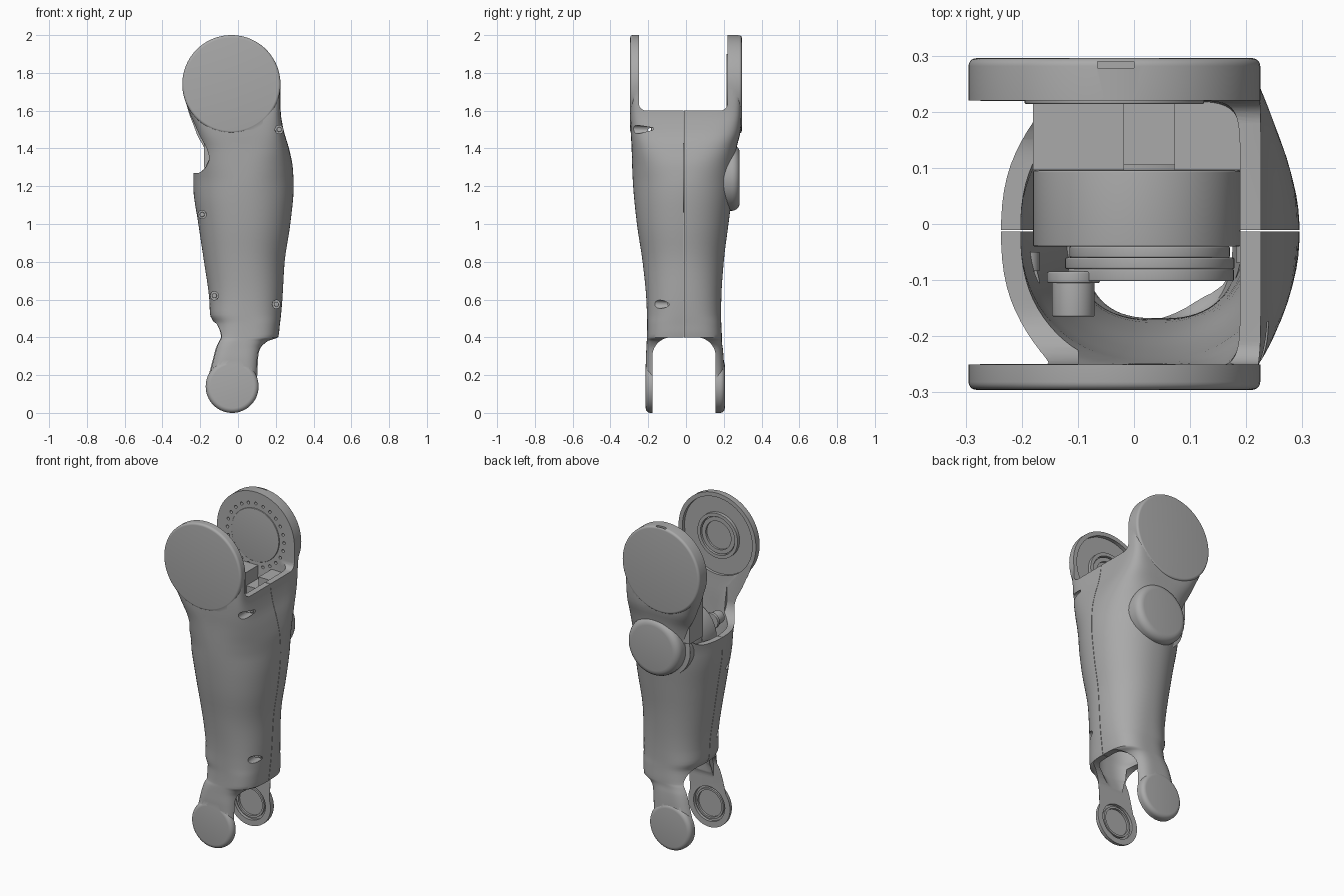
import bpy, bmesh, math
from mathutils import Matrix, Vector

if "Cube" in bpy.data.objects:
    bpy.data.objects.remove(bpy.data.objects["Cube"])

GREY = bpy.data.materials.new("mid grey")
GREY.use_nodes = True
GREY.diffuse_color = (0.4, 0.4, 0.4, 1)
GREY.node_tree.nodes["Principled BSDF"].inputs["Base Color"].default_value = GREY.diffuse_color


def finish(name, bm):
    bmesh.ops.recalc_face_normals(bm, faces=bm.faces)
    mesh = bpy.data.meshes.new(name)
    bm.to_mesh(mesh)
    bm.free()
    mesh.materials.append(GREY)
    ob = bpy.data.objects.new(name, mesh)
    bpy.context.collection.objects.link(ob)
    return ob


def activate(ob):
    bpy.ops.object.select_all(action="DESELECT")
    ob.select_set(True)
    bpy.context.view_layer.objects.active = ob


def smooth(ob):
    activate(ob)
    bpy.ops.object.shade_smooth_by_angle(angle=math.radians(32))


def combine(target, other, operation):
    """Apply a boolean and remove the helper."""
    activate(target)
    mod = target.modifiers.new("cut", "BOOLEAN")
    mod.operation, mod.object, mod.solver = operation, other, "EXACT"
    bpy.ops.object.modifier_apply(modifier=mod.name)
    bpy.data.objects.remove(other)


def disc(name, x, z, r, y0, y1, back=0, front=0, sides=64):
    """Cylinder along y, optionally rounded on its back or front rim."""
    bm = bmesh.new()
    bmesh.ops.create_cone(bm, cap_ends=True, segments=sides, radius1=r, radius2=r, depth=y1 - y0,
                          matrix=Matrix.Translation((x, (y0 + y1) / 2, z)) @ Matrix.Rotation(math.pi / 2, 4, "X"))
    for amount, y in ((back, y1), (front, y0)):
        if amount:
            rim = [e for e in bm.edges if all(abs(v.co.y - y) < 1e-4 for v in e.verts)]
            bmesh.ops.bevel(bm, geom=rim, offset=amount, segments=5, affect="EDGES", profile=0.5)
    return finish(name, bm)


def block(name, low, high, radius=0):
    """Box, with its edges along x optionally rounded."""
    low, high = Vector(low), Vector(high)
    bm = bmesh.new()
    bmesh.ops.create_cube(bm, size=1, matrix=Matrix.Translation((low + high) / 2)
                          @ Matrix.Diagonal((*(high - low), 1)))
    if radius:
        edges = [e for e in bm.edges if abs(e.verts[0].co.x - e.verts[1].co.x) > 1e-4]
        bmesh.ops.bevel(bm, geom=edges, offset=radius, segments=10, affect="EDGES", profile=0.5)
    return finish(name, bm)


# Limb sections: height, x range, y range, squareness
SECTIONS = [
    (0.14, -0.171, 0.109, -0.213, 0.205, 5), (0.28, -0.15, 0.122, -0.213, 0.2, 4),
    (0.34, -0.14, 0.135, -0.21, 0.195, 3.6), (0.38, -0.134, 0.17, -0.208, 0.19, 3.2),
    (0.4, -0.131, 0.213, -0.207, 0.19, 3), (0.47, -0.126, 0.222, -0.206, 0.187, 2.8),
    (0.52, -0.148, 0.228, -0.207, 0.186, 2.6), (0.6, -0.152, 0.235, -0.21, 0.187, 2.4),
    (0.8, -0.18, 0.247, -0.23, 0.2, 2.2), (1.0, -0.21, 0.277, -0.26, 0.225, 2.2),
    (1.2, -0.237, 0.295, -0.28, 0.25, 2.2), (1.3, -0.237, 0.29, -0.285, 0.257, 2.5),
    (1.4, -0.222, 0.27, -0.288, 0.268, 3.5), (1.5, -0.235, 0.241, -0.293, 0.29, 6),
    (1.6, -0.265, 0.226, -0.295, 0.295, 10), (1.74, -0.295, 0.225, -0.295, 0.295, 14)]


def spread(rows, steps=4):
    """Smooth in-between rows, with slopes limited to avoid overshoot."""
    def slope(i, k):
        if i in (0, len(rows) - 1):
            return 0
        a, b, c = rows[i - 1], rows[i], rows[i + 1]
        s, t = (b[k] - a[k]) / (b[0] - a[0]), (c[k] - b[k]) / (c[0] - b[0])
        return 0 if s * t <= 0 else 2 * s * t / (s + t)
    out = []
    for i in range(len(rows) - 1):
        a, b = rows[i], rows[i + 1]
        h = b[0] - a[0]
        for j in range(steps):
            t = j / steps
            row = [a[0] + h * t]
            for k in range(1, 6):
                row.append(a[k] * (1 + 2 * t) * (1 - t) ** 2 + b[k] * t * t * (3 - 2 * t)
                           + h * slope(i, k) * t * (1 - t) ** 2 - h * slope(i + 1, k) * t * t * (1 - t))
            out.append(row)
    return out + [list(rows[-1])]


def loft(name, rows, sides=72):
    bm = bmesh.new()
    rings = []
    for z, x0, x1, y0, y1, n in rows:
        ring = []
        for i in range(sides):
            a = math.tau * (i + 0.5) / sides
            c, s = math.cos(a), math.sin(a)
            px = math.copysign(abs(c) ** (2 / n), c) * (x1 - x0) / 2 + (x0 + x1) / 2
            py = math.copysign(abs(s) ** (2 / n), s) * (y1 - y0) / 2 + (y0 + y1) / 2
            ring.append(bm.verts.new((px, py, z)))
        rings.append(ring)
    for low, high in zip(rings, rings[1:]):
        for i in range(sides):
            j = (i + 1) % sides
            bm.faces.new((low[i], low[j], high[j], high[i]))
    bm.faces.new(rings[0])
    bm.faces.new(rings[-1])
    return finish(name, bm)


# Outer limb body with round joint ends and the motor bulge
rows = spread(SECTIONS)
shell = loft("limb_shell", rows)
TOP, LOW = (-0.035, 1.74), (-0.031, 0.14)
for part in (disc("top_back", *TOP, 0.26, 0.1, 0.2955, back=0.014, sides=96),
             disc("top_front", *TOP, 0.26, -0.2955, -0.1, front=0.014, sides=96),
             disc("low_back", *LOW, 0.14, 0.1, 0.2055, back=0.025),
             disc("low_front", *LOW, 0.14, -0.2135, -0.1, front=0.025),
             disc("bulge", 0.03, 1.245, 0.175, 0.16, 0.284, back=0.04)):
    combine(shell, part, "UNION")

# Hollow inside, thicker near the top joint
inner = []
for z, x0, x1, y0, y1, n in rows:
    if 0.3 < z < 1.66:
        extra = 0.04 * min(max((z - 1.3) / 0.2, 0), 1)
        inner.append((z, x0 + 0.035, x1 - 0.037, y0 + 0.038, y1 - 0.035 - extra, n))
combine(shell, loft("hollow", inner), "DIFFERENCE")

# Openings for both joints, deeper on one side
for low, high, r in (((-1, -0.25, 1.6), (1, 0.22, 2.5), 0.04),
                     ((-1, -0.2495, 1.27), (-0.1, 0.2195, 2.4), 0.1),
                     ((-1, -0.178, -0.8), (1, 0.157, 0.4), 0.1),
                     ((-1, -0.1775, -0.7), (-0.06, 0.1565, 0.48), 0.1)):
    combine(shell, block("opening", low, high, r), "DIFFERENCE")

# Bearing recesses, rim notch and shell seam
for x, z, r, y0, y1 in ((*TOP, 0.235, -0.272, -0.2), (*LOW, 0.105, -0.195, -0.1),
                        (*LOW, 0.105, 0.1, 0.175)):
    combine(shell, disc("recess", x, z, r, y0, y1), "DIFFERENCE")
combine(shell, block("notch", (-0.065, 0.278, 1.98), (0, 0.29, 2.1)), "DIFFERENCE")
combine(shell, block("seam", (0.1, -0.013, 0.1), (0.5, -0.0105, 1.9)), "DIFFERENCE")
combine(shell, block("seam", (-0.5, -0.013, 0.1), (-0.07, -0.0105, 1.9)), "DIFFERENCE")

# Ring of bolt holes on the thick top plate
for i in range(24):
    a = math.tau * i / 24
    combine(shell, disc("bolt_hole", TOP[0] + 0.19 * math.cos(a), TOP[1] + 0.19 * math.sin(a),
                        0.009, 0.1, 0.24, sides=12), "DIFFERENCE")

# Countersunk screws along the front
for x, z, floor in ((0.218, 1.5, -0.17), (-0.19, 1.05, -0.08), (-0.125, 0.62, -0.07), (0.203, 0.575, -0.065)):
    combine(shell, disc("screw_pocket", x, z, 0.022, -0.6, floor, sides=24), "DIFFERENCE")
    smooth(disc("screw_seat", x, z, 0.0215, floor - 0.004, floor + 0.03, sides=24))
    smooth(disc("screw_head", x, z, 0.013, floor - 0.014, floor, front=0.003, sides=24))
smooth(shell)


def ring(name, x, z, outer, hole, y0, y1):
    ob = disc(name, x, z, outer, y0, y1)
    combine(ob, disc("bore", x, z, hole, y0 - 0.1, y1 + 0.1), "DIFFERENCE")
    smooth(ob)


# Joint faces and bearing rings
smooth(disc("output_face", *TOP, 0.16, 0.214, 0.23, front=0.003))
ring("top_bearing_outer", *TOP, 0.135, 0.115, -0.28, -0.252)
ring("top_bearing_inner", *TOP, 0.11, 0.085, -0.28, -0.26)
ring("low_front_bearing", *LOW, 0.092, 0.08, -0.2, -0.182)
ring("low_back_bearing", *LOW, 0.092, 0.08, 0.162, 0.18)

# Motor, belt wheel and pinion inside the limb
MZ = 1.245
for name, x, z, r, y0, y1 in (
        ("motor_body", 0.005, MZ, 0.185, -0.04, 0.095), ("motor_back", 0.005, MZ, 0.181, 0.095, 0.21),
        ("wheel_hub", 0.028, MZ, 0.143, -0.06, -0.04), ("wheel_rim", 0.028, MZ, 0.151, -0.08, -0.06),
        ("wheel_flange", 0.03, MZ, 0.148, -0.102, -0.08), ("pinion", -0.108, MZ + 0.06, 0.038, -0.165, -0.1),
        ("pinion_flange", -0.108, MZ + 0.06, 0.047, -0.105, -0.085)):
    smooth(disc(name, x, z, r, y0, y1, back=0.003, front=0.003))

# Motor mount blocks with a cable channel between them
for name, x0, x1 in (("mount_block_right", -0.18, -0.018), ("mount_block_left", 0.072, 0.192)):
    block(name, (x0, 0.096, 1.3), (x1, 0.222, 1.56))
block("cable_channel", (-0.018, 0.105, 1.3), (0.072, 0.215, 1.48))
